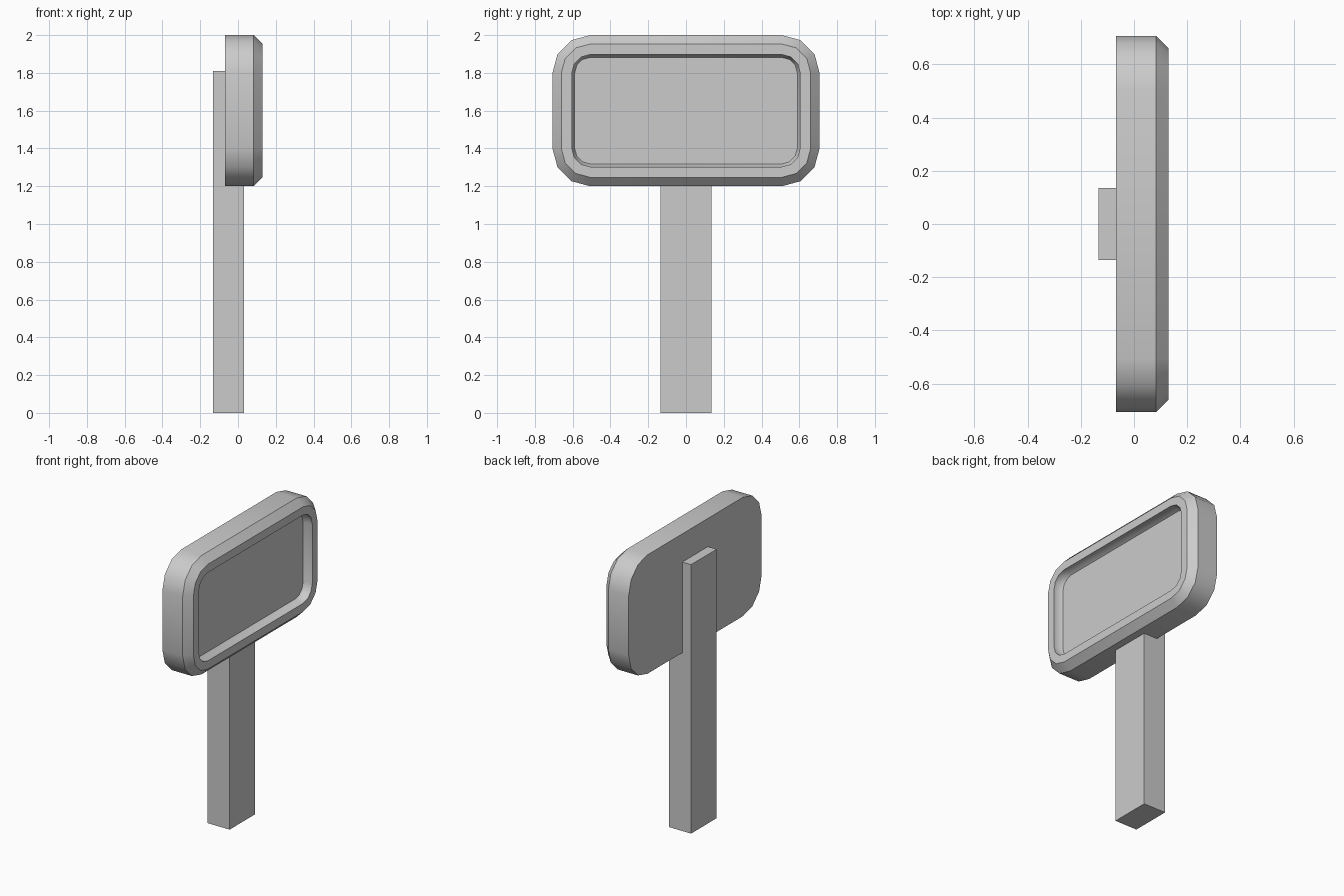
import bpy, bmesh
from math import sin, cos, pi, radians

if "Cube" in bpy.data.objects:
    bpy.data.objects.remove(bpy.data.objects["Cube"])

HALF_W, HALF_H, MID_Z, RADIUS, SEGS = 0.707, 0.40, 1.60, 0.20, 3


def smooth(obj):
    bpy.ops.object.select_all(action='DESELECT')
    obj.select_set(True)
    bpy.context.view_layer.objects.active = obj
    bpy.ops.object.shade_smooth_by_angle(angle=radians(35))


def rounded_loop(bm, x, inset):
    # rounded rectangle in the YZ plane, concentric corners
    r = RADIUS - inset
    cy, cz = HALF_W - RADIUS, HALF_H - RADIUS
    verts = []
    for q, (sy, sz) in enumerate(((1, 1), (-1, 1), (-1, -1), (1, -1))):
        for i in range(SEGS + 1):
            a = (q + i / SEGS) * pi / 2
            verts.append(bm.verts.new((x, sy * cy + r * cos(a),
                                       MID_Z + sz * cz + r * sin(a))))
    return verts


def make_object(name, bm):
    bmesh.ops.recalc_face_normals(bm, faces=bm.faces)
    mesh = bpy.data.meshes.new(name)
    bm.to_mesh(mesh)
    bm.free()
    obj = bpy.data.objects.new(name, mesh)
    bpy.context.collection.objects.link(obj)
    return obj


# Sign board: back, side, chamfer, front rim, recess wall, sloped lip, panel
bm = bmesh.new()
profile = [(-0.068, 0), (0.083, 0), (0.130, 0.047), (0.130, 0.103),
           (0.098, 0.103), (0.072, 0.118)]
loops = [rounded_loop(bm, x, inset) for x, inset in profile]
for a, b in zip(loops, loops[1:]):
    n = len(a)
    for i in range(n):
        j = (i + 1) % n
        bm.faces.new((a[i], a[j], b[j], b[i]))
bm.faces.new(loops[0])
bm.faces.new(loops[-1])
smooth(make_object("sign_board", bm))

# Post: runs up the back of the board, partly sunk into it
bm = bmesh.new()
bmesh.ops.create_cube(bm, size=1)
bmesh.ops.scale(bm, vec=(0.166, 0.272, 1.81), verts=bm.verts)
bmesh.ops.translate(bm, vec=(-0.05, 0, 0.905), verts=bm.verts)
make_object("post", bm)
